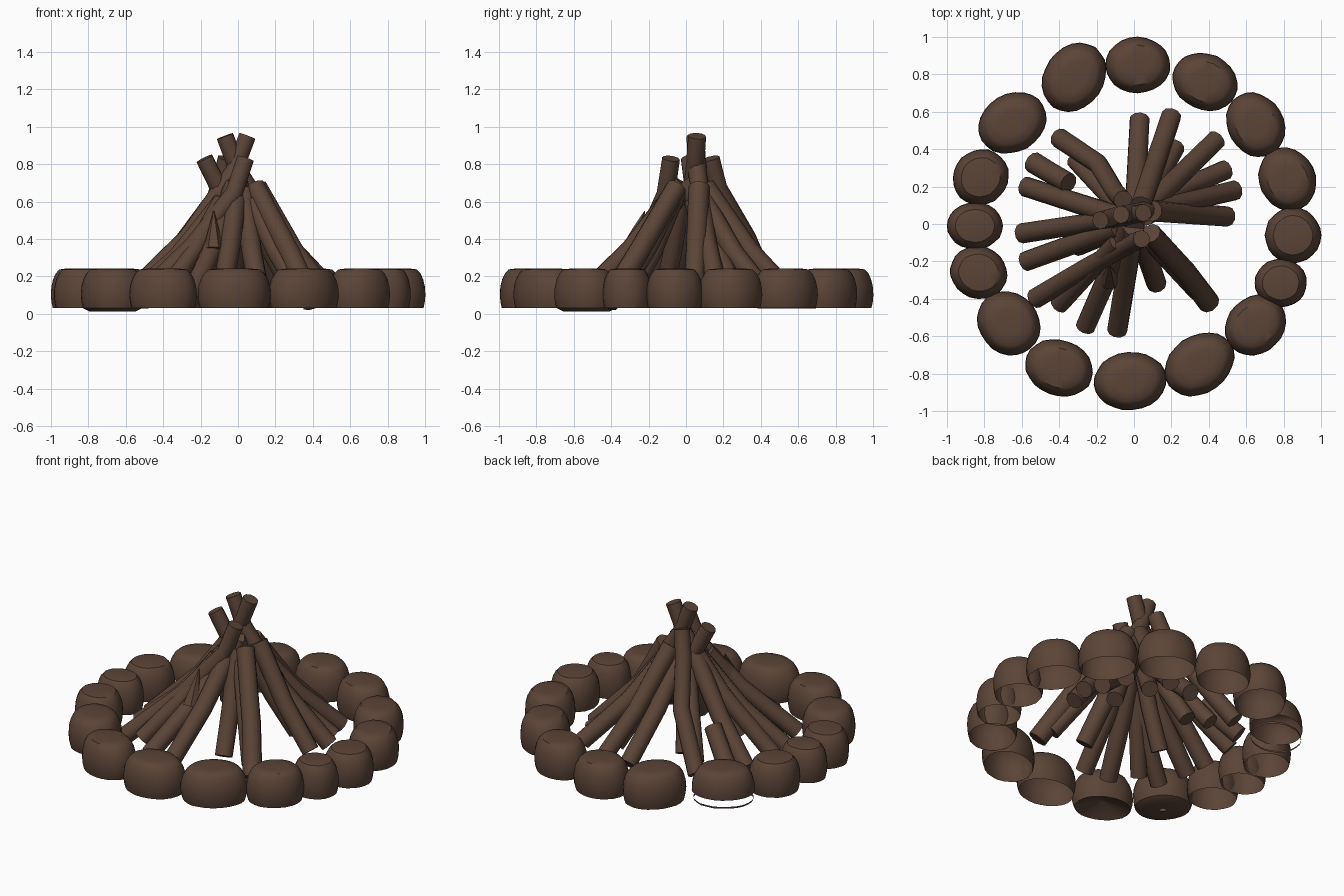
import bpy, bmesh, math, random
from mathutils import Vector, Matrix

random.seed(4)
if "Cube" in bpy.data.objects:
    bpy.data.objects.remove(bpy.data.objects["Cube"])

brown = bpy.data.materials.new("charred brown")
brown.use_nodes = True
colour = (0.105, 0.058, 0.038, 1)
brown.diffuse_color = colour
brown.node_tree.nodes["Principled BSDF"].inputs["Base Color"].default_value = colour


def finish(name, bm, angle=40):
    mesh = bpy.data.meshes.new(name)
    bm.to_mesh(mesh)
    bm.free()
    mesh.materials.append(brown)
    ob = bpy.data.objects.new(name, mesh)
    bpy.context.collection.objects.link(ob)
    bpy.ops.object.select_all(action='DESELECT')
    ob.select_set(True)
    bpy.context.view_layer.objects.active = ob
    bpy.ops.object.shade_smooth_by_angle(angle=math.radians(angle))


def skin(bm, rings):
    n = len(rings[0])
    for a, b in zip(rings, rings[1:]):
        for i in range(n):
            j = (i + 1) % n
            bm.faces.new((a[i], a[j], b[j], b[i]))


SHELL = [(0.93, 0.03), (0.975, 0.06), (1, 0.1), (0.98, 0.145),
         (0.92, 0.185), (0.82, 0.217), (0.7, 0.237), (0.4, 0.243)]
RAISED = [(0.99, 0.085)] + SHELL[2:]
HOOP = [(0.94, 0.028), (0.95, 0.04)]


def stone(name, x, y, rx, ry, turn, profile=SHELL, capped=True):
    """Revolve a profile into a hollow, flat-topped boulder."""
    bm = bmesh.new()
    place = Matrix.Translation((x, y, 0)) @ Matrix.Rotation(math.radians(turn), 4, 'Z')
    n = 24
    lump = [random.uniform(0.985, 1.015) for _ in range(n)]
    rings = []
    for r, z in profile:
        ring = []
        for i in range(n):
            a, k = math.tau * i / n, r * lump[i]
            ring.append(bm.verts.new(place @ Vector((rx * k * math.cos(a), ry * k * math.sin(a), z))))
        rings.append(ring)
    skin(bm, rings)
    if capped:
        bm.faces.new(rings[-1])
    finish(name, bm)


def log(name, path, radius=0.054, sides=10, taper=0.93):
    """Round log swept along a path, with flat sawn ends."""
    bm = bmesh.new()
    pts = [Vector(p) for p in path]
    last = len(pts) - 1
    rings = []
    for i, p in enumerate(pts):
        t = (pts[min(i + 1, last)] - pts[max(i - 1, 0)]).normalized()
        u = t.cross(Vector((0.31, 0.2, 0.05))).normalized()
        v = t.cross(u)
        r = radius * (1 + (taper - 1) * i / last)
        rings.append([bm.verts.new(p + r * (u * math.cos(a) + v * math.sin(a)))
                      for a in (math.tau * k / sides for k in range(sides))])
    skin(bm, rings)
    bm.faces.new(list(reversed(rings[0])))
    bm.faces.new(rings[-1])
    bmesh.ops.recalc_face_normals(bm, faces=bm.faces)
    finish(name, bm)


# Ring of stones: centre, half sizes, turn
stones = [
    (0.02, 0.85, 0.175, 0.15, 0), (-0.32, 0.785, 0.195, 0.16, 55),
    (0.38, 0.76, 0.18, 0.15, -25), (0.65, 0.53, 0.18, 0.15, -60),
    (-0.82, 0.25, 0.155, 0.145, 45), (0.82, 0.24, 0.175, 0.15, -65),
    (-0.85, -0.01, 0.15, 0.125, 0), (0.85, -0.06, 0.15, 0.15, 0),
    (-0.83, -0.26, 0.155, 0.14, -20), (0.785, -0.315, 0.14, 0.13, 0),
    (0.65, -0.54, 0.175, 0.15, 45), (0.35, -0.75, 0.2, 0.155, 35),
    (-0.02, -0.84, 0.195, 0.155, 5)]
for i, s in enumerate(stones):
    stone(f"stone_{i + 1}", *s)

# Two stones with closed undersides
stone("sunken_stone", -0.67, -0.53, 0.18, 0.16, -50, [(0.1, 0.014), (0.72, 0.012)] + SHELL)
stone("closed_stone", -0.4, -0.77, 0.185, 0.15, -20, [(0.02, 0.09), (0.6, 0.06)] + SHELL)

# Stone that has broken away from its base hoop
broken = (-0.65, 0.54, 0.19, 0.155, 30)
stone("broken_stone", *broken, RAISED)
stone("broken_stone_hoop", *broken, HOOP, False)

# Leaning logs: foot x, y, then tip x, y, z
logs = [
    (0.03, 0.56, 0.0, -0.02, 0.7), (0.2, 0.58, 0.04, 0.1, 0.68),
    (0.44, 0.45, 0.04, 0.06, 0.66), (0.49, 0.29, -0.18, 0.02, 0.83),
    (0.54, 0.18, -0.07, 0.05, 0.95), (0.5, 0.04, 0.1, 0.07, 0.68),
    (-0.09, -0.57, 0.0, -0.02, 0.7), (-0.26, -0.55, -0.02, 0.0, 0.68),
    (-0.53, -0.4, 0.04, -0.08, 0.83), (-0.58, -0.2, -0.08, -0.02, 0.6),
    (-0.6, -0.05, 0.05, 0.06, 0.95), (-0.58, 0.2, -0.08, 0.04, 0.66),
    (0.12, -0.32, 0.03, -0.05, 0.66)]
for i, (x, y, tx, ty, tz) in enumerate(logs):
    foot, tip = Vector((x, y, 0.08)), Vector((tx, ty, tz))
    if tz > 0.8:
        # long logs sag toward the foot and straighten near the tip
        mid = Vector((0.48 * x + 0.42 * tx, 0.48 * y + 0.42 * ty, 0.08 + 0.38 * (tz - 0.08)))
        near = Vector((0.1 * x + 0.75 * tx, 0.1 * y + 0.85 * ty, tz - 0.19))
        log(f"log_{i + 1}", [foot, mid, near, tip], taper=0.88)
    else:
        log(f"log_{i + 1}", [foot, foot.lerp(tip, 0.5) - Vector((0, 0, 0.045)), tip], taper=1.05)

# Two crooked logs
log("crooked_log_back", [(-0.4, 0.46, 0.09), (-0.19, 0.32, 0.41), (-0.1, 0.17, 0.67), (-0.06, 0.13, 0.83)])
log("crooked_log_front", [(0.4, -0.42, 0.055), (0.28, -0.26, 0.32), (0.09, -0.05, 0.68)], 0.06)

# Shorter, steeper inner sticks
sticks = [(-0.4, -0.43), (-0.31, 0.34), (0.22, 0.41), (-0.18, 0.28),
          (0.3, 0.18), (-0.3, -0.12), (0.34, -0.36)]
for i, (x, y) in enumerate(sticks):
    log(f"inner_stick_{i + 1}", [(x, y, 0.1), (0.58 * x, 0.58 * y, 0.34), (0.22 * x, 0.22 * y, 0.6)], 0.052)

# Short split log lying low
log("split_log", [(-0.54, 0.33, 0.1), (-0.44, 0.27, 0.2), (-0.35, 0.22, 0.3)], 0.058)

# Pointed splinter on the front slope
log("splinter", [(-0.13, -0.3, 0.34), (-0.13, -0.26, 0.45), (-0.13, -0.22, 0.55)], 0.055, 6, 0.05)
